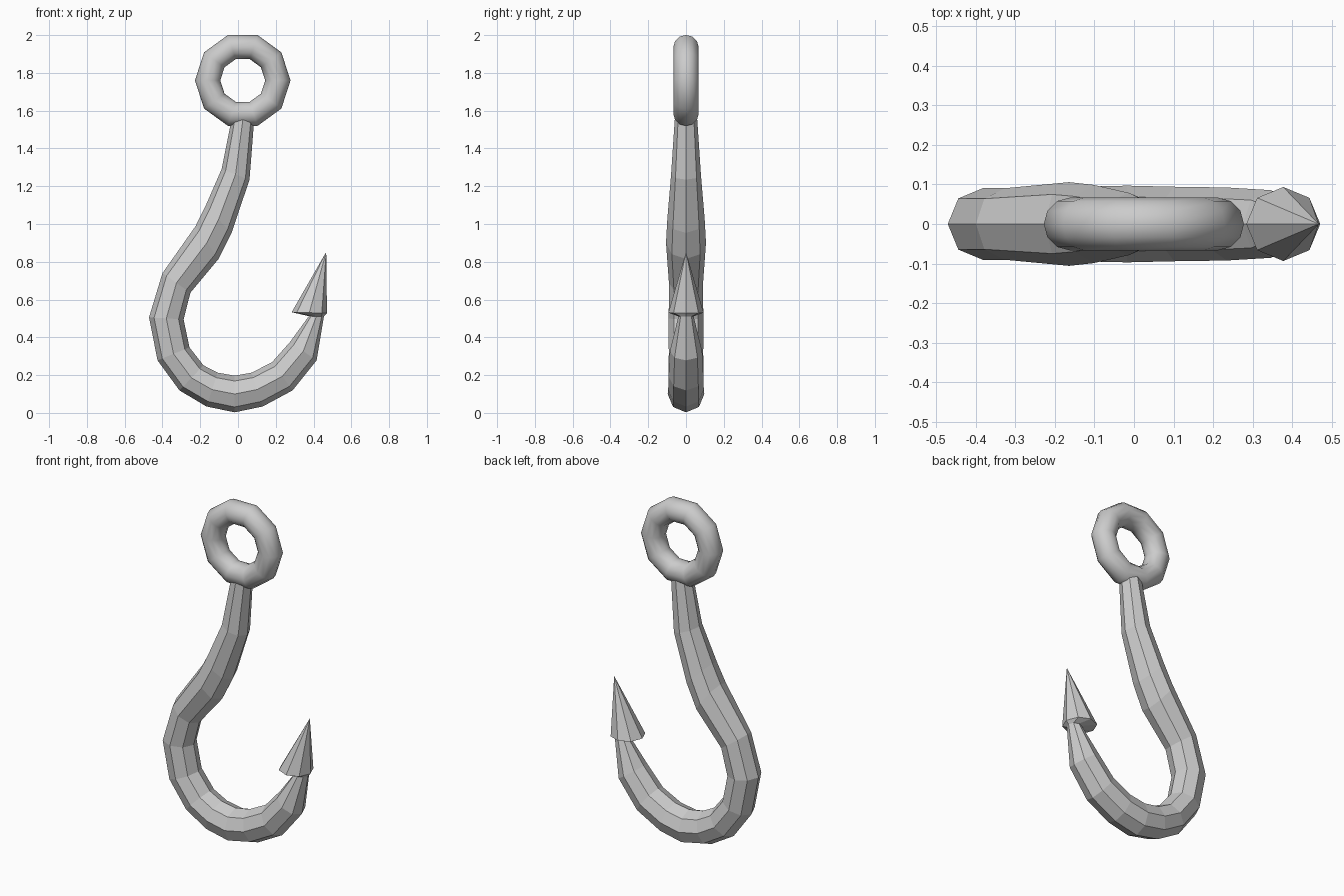
import bpy, bmesh
from math import cos, sin, pi
from mathutils import Vector

if "Cube" in bpy.data.objects:
    bpy.data.objects.remove(bpy.data.objects["Cube"])

SIDES = 8


def loft(name, sections, tip):
    """Skin octagonal rings, each set by two opposite (x, z) points, closing at a tip."""
    bm = bmesh.new()
    rings = []
    for ax, az, bx, bz in sections:
        a, b = Vector((ax, 0, az)), Vector((bx, 0, bz))
        mid, half = (a + b) / 2, (a - b) / 2
        side = Vector((0, half.length, 0))
        rings.append([bm.verts.new(mid + half * cos(2 * pi * i / SIDES)
                                   + side * sin(2 * pi * i / SIDES))
                      for i in range(SIDES)])
    bm.faces.new(rings[0])
    for r, s in zip(rings, rings[1:]):
        for i in range(SIDES):
            j = (i + 1) % SIDES
            bm.faces.new((r[i], r[j], s[j], s[i]))
    point = bm.verts.new(tip)
    for i in range(SIDES):
        bm.faces.new((rings[-1][i], rings[-1][(i + 1) % SIDES], point))
    bmesh.ops.recalc_face_normals(bm, faces=bm.faces)
    mesh = bpy.data.meshes.new(name)
    bm.to_mesh(mesh)
    bm.free()
    obj = bpy.data.objects.new(name, mesh)
    bpy.context.collection.objects.link(obj)
    return obj


# Shank, bend and barbed point: outer and inner edge of every ring
sections = [
    (-0.034, 1.555, 0.085, 1.545),
    (-0.087, 1.290, 0.061, 1.235),
    (-0.172, 1.095, -0.034, 0.953),
    (-0.225, 0.988, -0.103, 0.815),
    (-0.400, 0.740, -0.252, 0.636),
    (-0.471, 0.506, -0.288, 0.495),
    (-0.426, 0.278, -0.257, 0.347),
    (-0.310, 0.119, -0.183, 0.252),
    (-0.167, 0.034, -0.108, 0.213),
    (-0.018, 0.003, -0.018, 0.197),
    (0.131, 0.034, 0.072, 0.213),
    (0.289, 0.119, 0.180, 0.268),
    (0.416, 0.278, 0.275, 0.375),
    (0.455, 0.510, 0.375, 0.512),
    (0.471, 0.528, 0.284, 0.533),
]
loft("hook", sections, (0.467, 0, 0.852))

# Eye ring at the top
bpy.ops.mesh.primitive_torus_add(
    major_segments=10, minor_segments=12, major_radius=0.186, minor_radius=0.067,
    location=(0.025, 0, 1.76), rotation=(pi / 2, 0, 0))
eye = bpy.context.object
eye.name = "eye_ring"
bpy.ops.object.shade_smooth()
